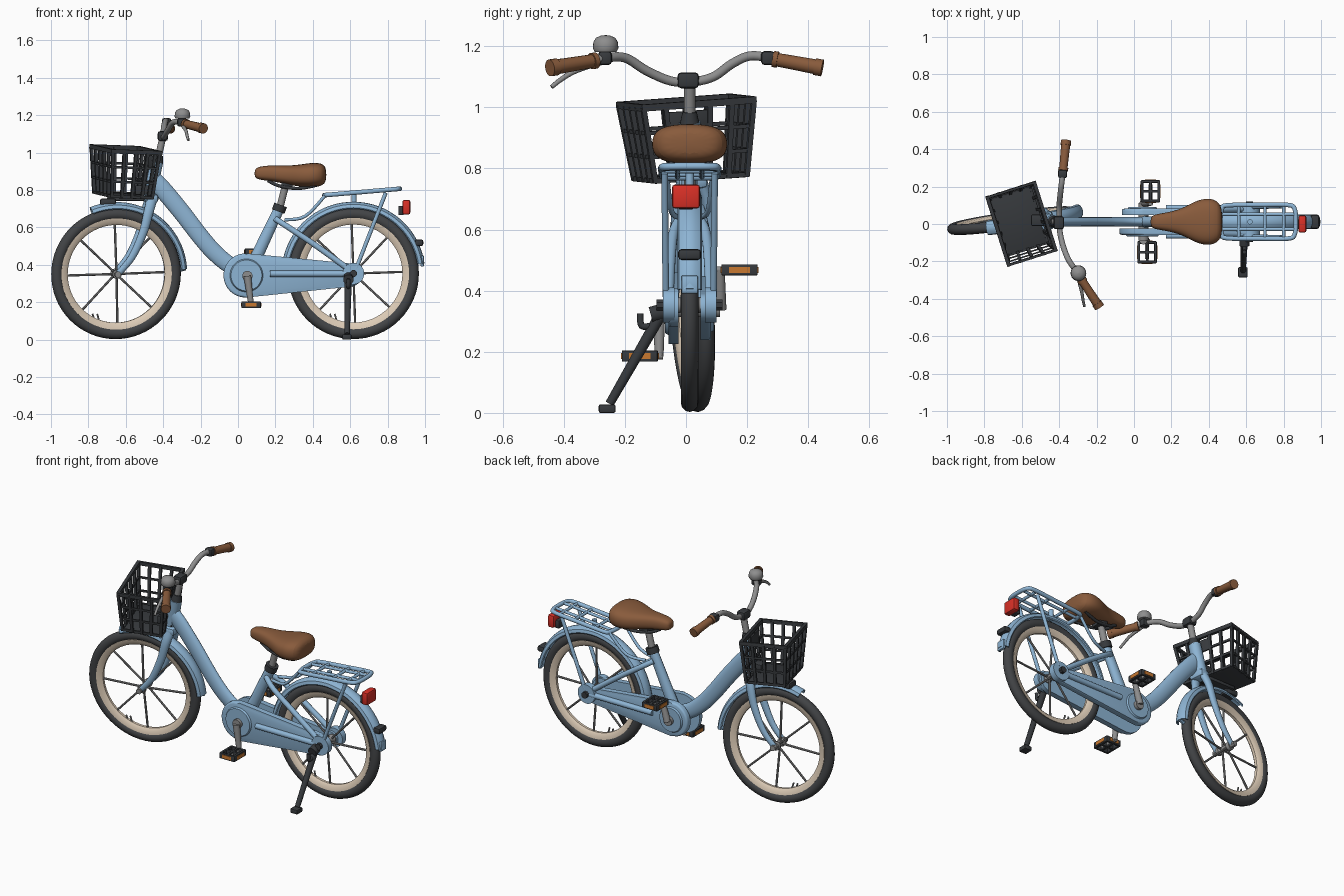
import bpy, bmesh, math
from mathutils import Vector, Matrix

if "Cube" in bpy.data.objects:
    bpy.data.objects.remove(bpy.data.objects["Cube"])

def material(name, c):
    m = bpy.data.materials.new(name)
    m.diffuse_color = (*c, 1)
    m.use_nodes = True
    m.node_tree.nodes["Principled BSDF"].inputs["Base Color"].default_value = m.diffuse_color
    return m

BLUE = material("sky blue paint", (0.27, 0.46, 0.66))
BROWN = material("brown leather", (0.25, 0.105, 0.045))
TYRE = material("tyre grey", (0.055, 0.058, 0.062))
DARK = material("dark plastic", (0.038, 0.042, 0.047))
CREAM = material("cream rim", (0.72, 0.60, 0.47))
METAL = material("grey metal", (0.27, 0.27, 0.27))
RED = material("red lens", (0.70, 0.03, 0.02))
ORANGE = material("orange reflector", (0.58, 0.19, 0.03))
I, Y0 = Matrix(), 0.012          # Y0: middle plane of the bicycle
T, rad = Matrix.Translation, math.radians

def finish(bm, name, mat, M=I):
    bmesh.ops.recalc_face_normals(bm, faces=bm.faces)
    me = bpy.data.meshes.new(name)
    bm.to_mesh(me)
    bm.free()
    me.transform(M)
    me.materials.append(mat)
    ob = bpy.data.objects.new(name, me)
    bpy.context.collection.objects.link(ob)
    bpy.ops.object.select_all(action='DESELECT')
    ob.select_set(True)
    bpy.context.view_layer.objects.active = ob
    bpy.ops.object.shade_smooth_by_angle(angle=rad(40))
    return ob

def skin(rings, closed):
    bm = bmesh.new()
    R = [[bm.verts.new(p) for p in ring] for ring in rings]
    n = len(R[0])
    for i in range(len(R) if closed else len(R) - 1):
        a, b = R[i], R[(i + 1) % len(R)]
        for j in range(n):
            bm.faces.new((a[j], a[(j + 1) % n], b[(j + 1) % n], b[j]))
    if not closed:
        bm.faces.new(R[0])
        bm.faces.new(R[-1][::-1])
    return bm

def sweep(name, pts, r, mat, ref=(0, 1, 0), wide=1, n=12, smooth=True, closed=False, M=I):
    """Tube along points; r is a radius or (start, end)."""
    P, ref = [Vector(p) for p in pts], Vector(ref)
    if smooth and len(P) > 2:
        k, Q = len(P), []
        get = (lambda i: P[i % k]) if closed else (lambda i: P[max(0, min(k - 1, i))])
        for i in range(k if closed else k - 1):
            a, b, c, d = (get(i + j) for j in (-1, 0, 1, 2))
            for s in range(5):
                t = s / 5
                Q.append(0.5 * (2*b + (c-a)*t + (2*a-5*b+4*c-d)*t*t + (3*b-a-3*c+d)*t**3))
        P = Q if closed else Q + [P[-1]]
    r0, r1 = r if isinstance(r, tuple) else (r, r)
    rings, k = [], len(P)
    for i, p in enumerate(P):
        nx = P[(i + 1) % k] if closed else P[min(i + 1, k - 1)]
        pv = P[i - 1] if closed else P[max(i - 1, 0)]
        t = (nx - pv).normalized()
        a = (ref - t * ref.dot(t)).normalized()
        b = t.cross(a)
        q = r0 + (r1 - r0) * i / (k - 1)
        ang = [2 * math.pi * (j + 0.5) / n for j in range(n)]
        rings.append([p + a * math.cos(u) * q * wide + b * math.sin(u) * q for u in ang])
    return finish(skin(rings, closed), name, mat, M)

def lathe(name, prof, mat, M, a0=0, a1=360, n=64):
    """Spin a closed (radius, y) profile about the y axis."""
    full = a1 - a0 == 360
    rings = []
    for i in range(n if full else n + 1):
        u = rad(a0 + (a1 - a0) * i / n)
        rings.append([(r * math.cos(u), y, r * math.sin(u)) for r, y in prof])
    return finish(skin(rings, full), name, mat, M)

def box(name, loc, size, mat, M=I, bevel=0.006):
    bm = bmesh.new()
    bmesh.ops.create_cube(bm, size=1)
    bmesh.ops.scale(bm, vec=size, verts=bm.verts)
    if bevel:
        bmesh.ops.bevel(bm, geom=bm.edges[:], offset=bevel, segments=2, affect='EDGES', profile=0.5)
    return finish(bm, name, mat, M @ T(loc))

def rod(name, a, b, r, mat, n=12, M=I):
    d = Vector(b) - Vector(a)
    return sweep(name, [a, b], r, mat, (0, 0, 1) if abs(d.normalized().y) > 0.8 else (0, 1, 0), n=n, M=M)

# Wheels with mudguards
FRONT = T((-0.652, 0.018, 0.352)) @ Matrix.Rotation(rad(8), 4, 'Z') @ Matrix.Rotation(rad(3.5), 4, 'X')
REAR = T((0.617, Y0, 0.353))

def wheel(tag, M, a0, a1):
    tyre = [(0.319 + 0.031 * math.cos(u), 0.029 * math.sin(u)) for u in (2 * math.pi * i / 12 for i in range(12))]
    lathe(tag + "_tyre", tyre, TYRE, M)
    lathe(tag + "_rim", [(0.298, -0.023), (0.298, 0.023), (0.275, 0.019), (0.262, 0.008), (0.262, -0.008), (0.275, -0.019)], CREAM, M)
    lathe(tag + "_hub", [(0.001, -0.05), (0.024, -0.05), (0.026, -0.03), (0.018, -0.02), (0.018, 0.02), (0.026, 0.03), (0.024, 0.05), (0.001, 0.05)], METAL, M, n=20)
    for i in range(8):
        u = rad(45 * i + 2)
        s = 0.016 if i % 2 else -0.016
        rod(tag + "_spoke", (0.015 * math.cos(u), s, 0.015 * math.sin(u)),
            (0.268 * math.cos(u), 0, 0.268 * math.sin(u)), 0.0065, METAL, 8, M)
    for x in (-0.115, -0.09):
        rod(tag + "_valve", (x, 0, -0.25), (x - 0.01, 0, -0.215), 0.005, METAL, 8, M)
    out = [(0.352, -0.04), (0.370, -0.035), (0.381, -0.018), (0.384, 0), (0.381, 0.018), (0.370, 0.035), (0.352, 0.04)]
    lathe(tag + "_mudguard", out + [(r - 0.006, y * 0.88) for r, y in out[::-1]], BLUE, M, a0, a1, 40)

wheel("front", FRONT, 4, 112)
wheel("rear", REAR, 8, 172)

# Fork, built in the turned front wheel frame
for s in (-1, 1):
    sweep("fork_leg", [(0.185, s*0.03, 0.40), (0.165, s*0.05, 0.33), (0.135, s*0.056, 0.22), (0.075, s*0.058, 0.09), (0, s*0.056, 0)],
          (0.03, 0.016), BLUE, wide=0.75, M=FRONT)
    rod("front_axle_nut", (0, s*0.045, 0), (0, s*0.08, 0), 0.017, METAL, 8, FRONT)
box("fork_crown", (0.185, 0, 0.405), (0.07, 0.1, 0.05), BLUE, FRONT, 0.018)
rod("mudguard_lip", (0.34, 0, 0.02), (0.375, 0, 0.03), 0.012, BLUE, 8, FRONT)

# Main frame
rod("head_tube", (-0.435, Y0, 0.95), (-0.478, Y0 + 0.015, 0.745), 0.036, BLUE)
rod("headset", (-0.432, Y0, 0.945), (-0.425, Y0, 0.985), (0.033, 0.024), DARK)
sweep("down_tube", [(-0.46, Y0, 0.86), (-0.40, Y0, 0.80), (-0.30, Y0, 0.68), (-0.2, Y0, 0.55), (-0.12, Y0, 0.46), (-0.03, Y0, 0.39), (0.08, Y0, 0.35)],
      (0.05, 0.045), BLUE, wide=0.55, n=16)
sweep("seat_tube", [(0.06, Y0, 0.36), (0.22, Y0, 0.70)], (0.036, 0.029), BLUE, wide=0.85)
rod("seat_clamp", (0.215, Y0, 0.685), (0.228, Y0, 0.72), 0.037, DARK)
rod("seat_post", (0.225, Y0, 0.71), (0.258, Y0, 0.84), 0.02, METAL)
for s in (-1, 1):
    sweep("seat_stay", [(0.20, Y0 + s*0.02, 0.645), (0.27, Y0 + s*0.05, 0.60), (0.42, Y0 + s*0.062, 0.50), (0.615, Y0 + s*0.068, 0.36)], 0.016, BLUE)
    rod("rack_stay", (0.79, Y0 + s*0.082, 0.785), (0.632, Y0 + s*0.078, 0.38), 0.011, BLUE)
    sweep("rack_front_stay", [(0.47, Y0 + s*0.075, 0.775), (0.36, Y0 + s*0.06, 0.66), (0.25, Y0 + s*0.03, 0.64)], 0.009, BLUE)
    rod("chain_stay", (0.17, Y0 + s*0.074, 0.352), (0.60, Y0 + s*0.074, 0.352), 0.017, BLUE)
    rod("rear_dropout", (0.617, Y0 + s*0.05, 0.353), (0.617, Y0 + s*0.088, 0.353), 0.058, BLUE, 24)
    rod("rear_axle_nut", (0.617, Y0 + s*0.08, 0.353), (0.617, Y0 + s*0.108, 0.353), 0.02, DARK, 8)

# Chain case, both sides
for s, ra, rb in ((-1, 0.118, 0.062), (1, 0.105, 0.045)):
    out = [(0.04 + ra * math.cos(rad(a)), 0.343 + ra * math.sin(rad(a))) for a in range(84, 277, 12)]
    out += [(0.60 + rb * math.cos(rad(a)), 0.345 + rb * math.sin(rad(a))) for a in range(-84, 85, 12)]
    bm = skin([[(x, Y0 + s*y, z) for x, z in out] for y in (0.036, 0.07)], False)
    cap = [e for e in bm.edges if all(abs(v.co.y - Y0) > 0.06 for v in e.verts)]
    bmesh.ops.bevel(bm, geom=cap, offset=0.012, segments=3, affect='EDGES', profile=0.5)
    finish(bm, "chain_case", BLUE)
    rod("chain_case_disc", (0.045, Y0 + s*0.06, 0.343), (0.045, Y0 + s*0.08, 0.343), (ra*0.8, ra*0.7), BLUE, 32)
rod("bottom_bracket", (0.05, Y0 - 0.1, 0.34), (0.05, Y0 + 0.1, 0.34), 0.028, METAL)

# Cranks and pedals
for s, x, z in ((-1, 0.07, 0.186), (1, 0.088, 0.468)):
    y = Y0 + s * 0.1
    rod("crank", (0.05, y, 0.34), (x, y, z), (0.021, 0.015), METAL)
    rod("pedal_axle", (x, y - s*0.012, z), (x, y + s*0.10, z), 0.011, METAL)
    c = Y0 + s * 0.163
    for dx in (-0.045, 0, 0.045):
        box("pedal_bar", (x + dx, c, z), (0.014, 0.115, 0.036), DARK, bevel=0.003)
    for dy in (-0.052, 0, 0.052):
        box("pedal_crossbar", (x, c + dy, z), (0.10, 0.014, 0.036), DARK, bevel=0.003)
    for d in (-1, 1):
        box("pedal_reflector", (x + d*0.052, c, z), (0.006, 0.07, 0.02), ORANGE, bevel=0)
        box("pedal_end_reflector", (x, c + d*0.059, z), (0.06, 0.006, 0.02), ORANGE, bevel=0)

# Saddle
sections = [(0.088, 0.022, 0.888, 0.018), (0.105, 0.04, 0.89, 0.036), (0.18, 0.05, 0.89, 0.043), (0.26, 0.072, 0.88, 0.05),
            (0.33, 0.115, 0.876, 0.06), (0.40, 0.131, 0.88, 0.068), (0.45, 0.112, 0.882, 0.062), (0.473, 0.07, 0.882, 0.036)]
rings = []
for x, w, z, h in sections:
    ring = []
    for i in range(16):
        c, s = math.cos(math.pi * i / 8), math.sin(math.pi * i / 8)
        ring.append((x, Y0 + w * math.copysign(abs(c) ** 0.75, c), z + h * math.copysign(abs(s) ** 0.75, s)))
    rings.append(ring)
seat = finish(skin(rings, False), "saddle", BROWN)
seat.modifiers.new("round", 'SUBSURF').levels = 2
for s in (-1, 1):
    sweep("saddle_rail", [(0.16, Y0 + s*0.015, 0.85), (0.22, Y0 + s*0.025, 0.822), (0.32, Y0 + s*0.04, 0.808), (0.42, Y0 + s*0.06, 0.825)], 0.009, DARK)
box("saddle_clamp", (0.262, Y0, 0.825), (0.06, 0.07, 0.035), DARK)

# Rear rack
def rack(x, y):
    return (x, Y0 + y, 0.772 + (x - 0.46) * 0.085)
loop = [(0.47, -0.07), (0.50, -0.088), (0.66, -0.09), (0.82, -0.09), (0.858, -0.07), (0.866, 0),
        (0.858, 0.07), (0.82, 0.09), (0.66, 0.09), (0.50, 0.088), (0.47, 0.07), (0.462, 0)]
sweep("rack_loop", [rack(*p) for p in loop], 0.0125, BLUE, ref=(0, 0, 1), closed=True)
for y in (-0.04, 0.04):
    rod("rack_rail", rack(0.465, y), rack(0.862, y), 0.009, BLUE)
for x in (0.56, 0.70, 0.80):
    rod("rack_crossbar", rack(x, -0.09), rack(x, 0.09), 0.009, BLUE)
rod("rack_mount", (0.62, Y0, 0.72), (0.62, Y0, 0.785), 0.014, BLUE)

# Tail light and mudguard reflector
box("tail_light", (0.90, 0, 0.708), (0.042, 0.092, 0.078), RED, bevel=0.01)
box("tail_light_bracket", (0.872, 0, 0.69), (0.03, 0.05, 0.05), DARK)
box("mudguard_reflector", (0.968, Y0, 0.518), (0.045, 0.075, 0.035), DARK, bevel=0.01)
box("mudguard_flap", (0.985, Y0, 0.42), (0.018, 0.055, 0.06), BLUE)

# Kickstand
rod("kickstand_pivot", (0.59, -0.06, 0.335), (0.59, -0.115, 0.32), 0.028, DARK)
sweep("kickstand_leg", [(0.59, -0.075, 0.335), (0.583, -0.25, 0.03)], (0.02, 0.015), DARK)
box("kickstand_foot", (0.582, -0.258, 0.014), (0.05, 0.055, 0.028), DARK)
sweep("kickstand_lever", [(0.59, -0.11, 0.285), (0.59, -0.145, 0.285), (0.59, -0.15, 0.325)], 0.011, DARK, ref=(1, 0, 0))

# Handlebar, grips, bell and brake
rod("stem", (-0.43, Y0, 0.96), (-0.40, Y0, 1.09), 0.019, METAL)
box("stem_clamp", (-0.402, Y0 - 0.005, 1.088), (0.055, 0.07, 0.052), DARK, bevel=0.012)
sweep("handlebar", [(-0.235, -0.37, 1.142), (-0.295, -0.27, 1.16), (-0.345, -0.2, 1.162), (-0.375, -0.13, 1.12), (-0.395, -0.05, 1.086), (-0.40, 0.02, 1.083),
                    (-0.40, 0.09, 1.10), (-0.395, 0.15, 1.142), (-0.388, 0.21, 1.168), (-0.38, 0.28, 1.16), (-0.37, 0.37, 1.142)], 0.0155, METAL, ref=(0, 0, 1))
for a, b, c in (((-0.282, -0.295, 1.153), (-0.19, -0.437, 1.130), (-0.30, -0.265, 1.161)),
                ((-0.379, 0.285, 1.158), (-0.364, 0.437, 1.130), (-0.382, 0.268, 1.161))):
    a, b = Vector(a), Vector(b)
    rod("grip", a, b, (0.022, 0.025), BROWN, 16)
    rod("grip_end", b - (b - a) * 0.1, b + (b - a) * 0.06, 0.028, BROWN, 16)
    rod("grip_collar", a, a + (b - a) * 0.1, 0.027, BROWN, 16)
    box("lever_clamp", c, (0.05, 0.045, 0.046), DARK, bevel=0.012)
sweep("brake_lever", [(-0.30, -0.27, 1.15), (-0.29, -0.32, 1.135), (-0.278, -0.37, 1.115), (-0.272, -0.41, 1.09), (-0.265, -0.44, 1.066)], (0.011, 0.007), METAL, ref=(0, 0, 1))
bell = [(0.001, -0.03), (0.036, -0.03), (0.042, -0.018), (0.04, 0.002), (0.032, 0.016), (0.016, 0.023), (0.001, 0.025)]
lathe("bell", bell, METAL, T((-0.297, -0.263, 1.211)) @ Matrix.Rotation(rad(90), 4, 'X'), n=24)

# Basket: tapered lattice box, turned with the handlebar
BM = T((-0.615, 0.015, 0.768)) @ Matrix.Rotation(rad(17.5), 4, 'Z') @ Matrix.Rotation(rad(4), 4, 'X') @ Matrix.Rotation(rad(2), 4, 'Y')
def wall(u, v, t):
    return (u * (0.113 + 0.019 * t), v * (0.157 + 0.033 * t), 0.248 * t)
for t, r in ((0.02, 0.011), (0.34, 0.009), (0.66, 0.009), (1, 0.016)):
    sweep("basket_ring", [wall(u, v, t) for u, v in ((-1, -1), (1, -1), (1, 1), (-1, 1))], r, DARK, ref=(0, 0, 1), n=4, smooth=False, closed=True, M=BM)
for s in (-1, 1):
    for k in range(6):
        v = -1 + 0.4 * k
        sweep("basket_slat", [wall(s, v, 0), wall(s, v, 1)], 0.0115, DARK, n=4, M=BM)
    for k in range(1, 4):
        u = -1 + 0.5 * k
        sweep("basket_side_slat", [wall(u, s, 0), wall(u, s, 1)], 0.0115, DARK, ref=(1, 0, 0), n=4, M=BM)
box("basket_floor", (0, 0, 0.002), (0.225, 0.315, 0.012), DARK, BM, 0.003)
box("basket_plate", (0.125, -0.035, 0.19), (0.012, 0.14, 0.075), DARK, BM, 0.003)

# Basket support and lamp
box("basket_bracket", (-0.50, 0.02, 0.80), (0.10, 0.06, 0.05), DARK)
box("basket_support", (-0.60, 0.015, 0.752), (0.20, 0.07, 0.022), DARK)
box("front_lamp", (-0.695, 0.0, 0.735), (0.085, 0.07, 0.04), DARK, bevel=0.012)
